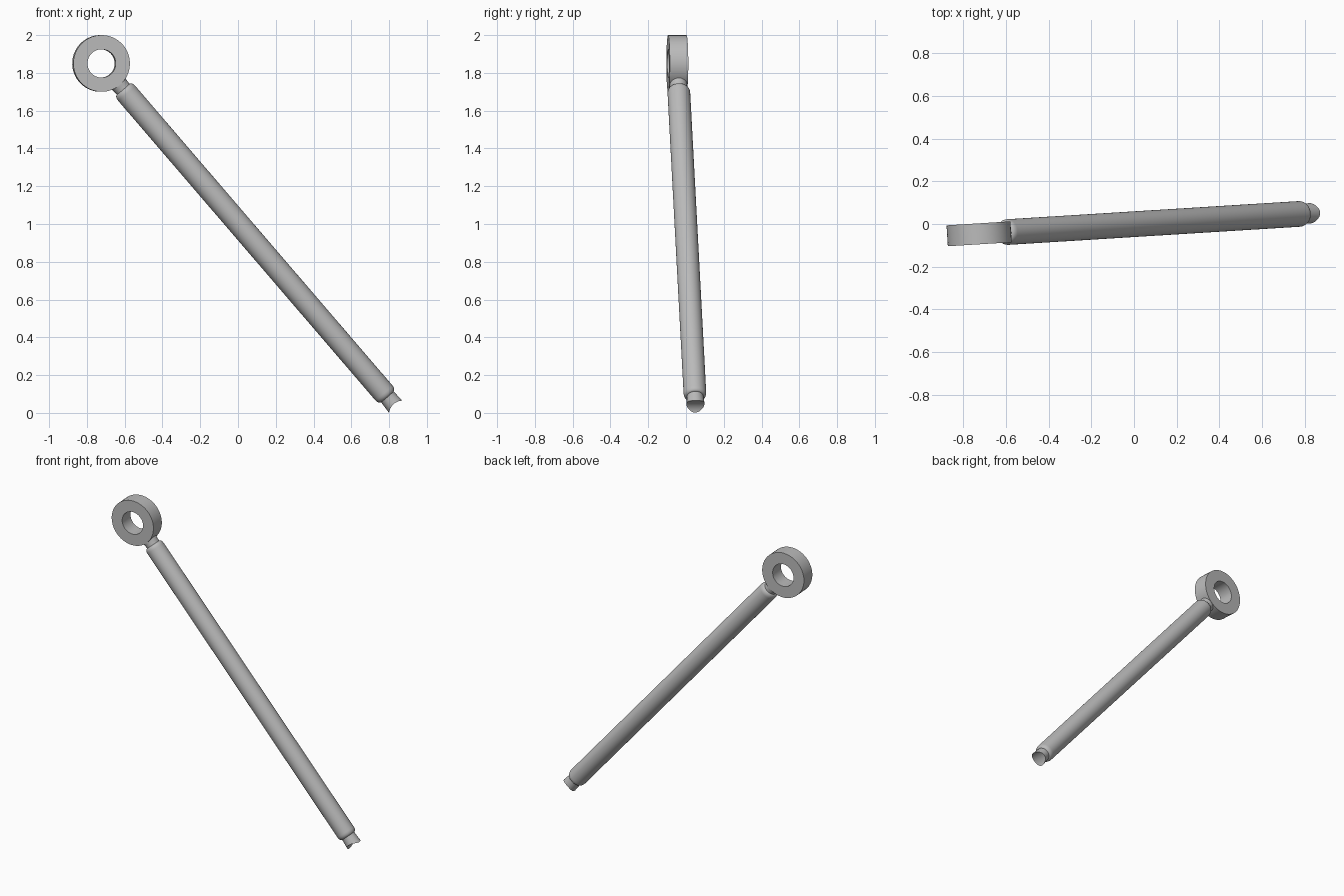
import bpy, bmesh, math
from mathutils import Matrix, Vector

cube = bpy.data.objects.get("Cube")
if cube:
    bpy.data.objects.remove(cube, do_unlink=True)

SIDES = 48

steel = bpy.data.materials.new("grey_steel")
steel.use_nodes = True
GREY = (0.5, 0.5, 0.5, 1)
steel.diffuse_color = GREY
steel.node_tree.nodes["Principled BSDF"].inputs["Base Color"].default_value = GREY

# Frame at the eye centre: Z runs down the rod, Y is the eye's bore axis
eye_centre = Vector((-0.725, -0.046, 1.85))
rod_tip = Vector((0.835, 0.051, 0.033))
length = (rod_tip - eye_centre).length
down = (rod_tip - eye_centre).normalized()
bore = Vector((-down.y, down.x, 0)).normalized()
side = bore.cross(down)
frame = Matrix((side, bore, down)).transposed().to_4x4()
frame.translation = eye_centre


def revolve(bm, profile):
    """Revolve (radius, height) points around Z; returns the rings of vertices."""
    rings = []
    for r, h in profile:
        rings.append([bm.verts.new((r * math.cos(a), r * math.sin(a), h))
                      for a in (2 * math.pi * i / SIDES for i in range(SIDES))])
    for a, b in zip(rings, rings[1:]):
        bridge(bm, a, b)
    return rings


def bridge(bm, a, b):
    for i in range(SIDES):
        j = (i + 1) % SIDES
        bm.faces.new((a[i], a[j], b[j], b[i]))


def finish(bm, name, matrix):
    bmesh.ops.recalc_face_normals(bm, faces=bm.faces[:])
    bm.transform(matrix)
    mesh = bpy.data.meshes.new(name)
    bm.to_mesh(mesh)
    bm.free()
    mesh.materials.append(steel)
    obj = bpy.data.objects.new(name, mesh)
    bpy.context.collection.objects.link(obj)
    bpy.ops.object.select_all(action='DESELECT')
    obj.select_set(True)
    bpy.context.view_layer.objects.active = obj
    bpy.ops.object.shade_smooth_by_angle(angle=math.radians(35))
    return obj


# Eye: thick ring with a through bore
bm = bmesh.new()
outer, inner, half = 0.15, 0.075, 0.049
rings = revolve(bm, [(inner, -half), (outer, -half), (outer, half), (inner, half)])
bridge(bm, rings[-1], rings[0])
finish(bm, "mounting_eye", frame @ Matrix.Rotation(math.pi / 2, 4, 'X'))

# Rod: slim necks at both ends and a thicker body with rounded shoulders
NECK, BODY, FLARE, ROUND = 0.044, 0.06, 0.048, 0.028
top, bottom = 0.18, 2.328
arc = [(NECK + (BODY - NECK) * math.sin(t), ROUND * (1 - math.cos(t)))
       for t in (math.pi / 2 * i / 6 for i in range(7))]
profile = [(FLARE, 0.1), (FLARE, 0.14), (0.045, 0.16), (NECK, top - 0.002)]
profile += [(r, top + h) for r, h in arc]
profile += [(r, bottom - h) for r, h in reversed(arc)]
profile += [(NECK, bottom + 0.002), (0.045, bottom + 0.02), (FLARE, length)]

bm = bmesh.new()
rings = revolve(bm, profile)
bm.faces.new(rings[0])

# Saddle: the lower end is hollowed to sit on a round pin
pin = 0.069
pin_height = length + math.sqrt(pin ** 2 - FLARE ** 2)
end = rings[-1]
for v in end:
    v.co.z = pin_height - math.sqrt(pin ** 2 - v.co.x ** 2)
for i in range(SIDES // 2):
    corners = (end[i], end[i + 1], end[SIDES - i - 1], end[-i])
    bm.faces.new(list(dict.fromkeys(corners)))
finish(bm, "rod", frame)
